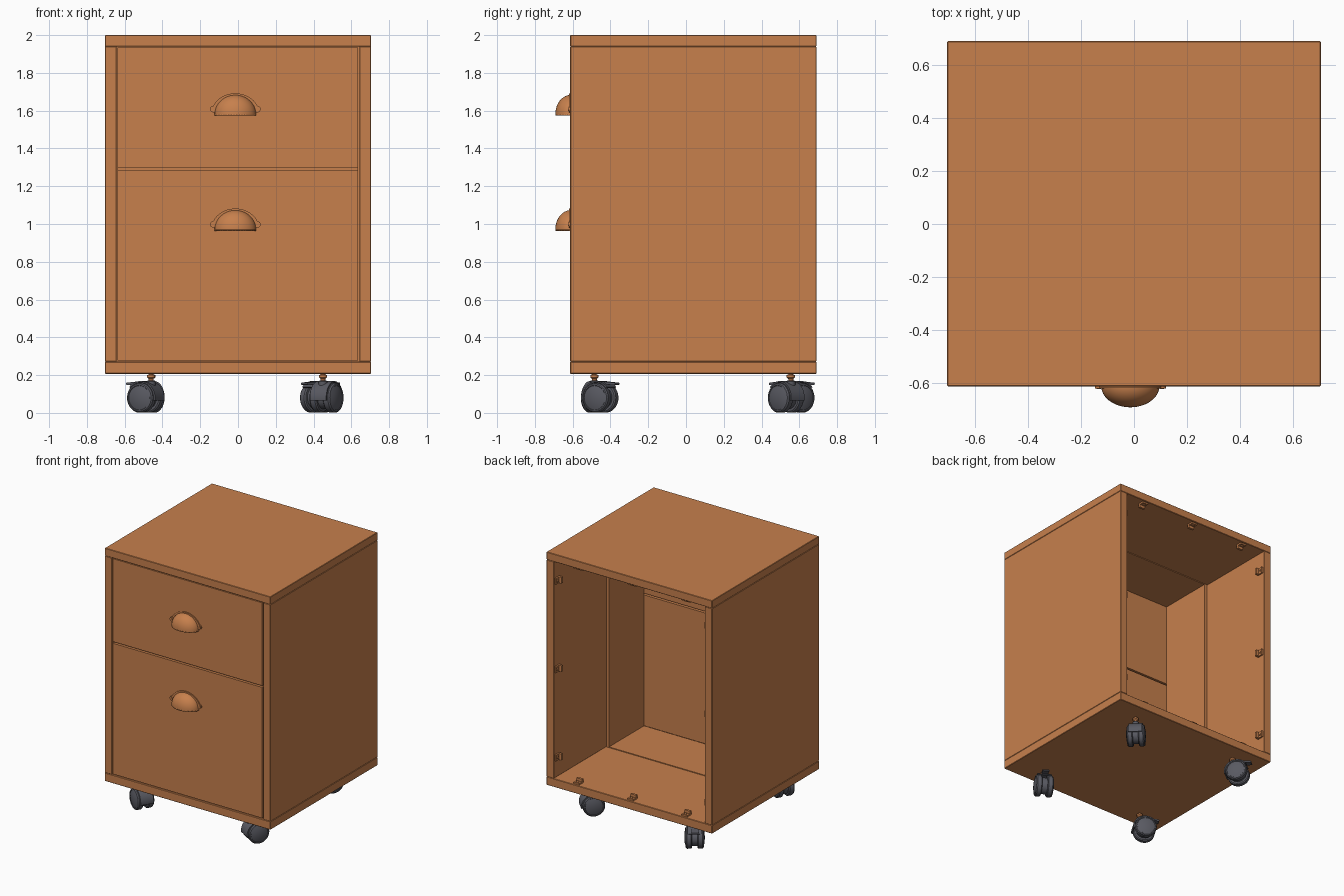
import bpy, bmesh, math
from mathutils import Matrix, Vector

cube = bpy.data.objects.get("Cube")
if cube:
    bpy.data.objects.remove(cube)


def material(name, rgb):
    m = bpy.data.materials.new(name)
    m.use_nodes = True
    m.diffuse_color = (*rgb, 1)
    m.node_tree.nodes["Principled BSDF"].inputs["Base Color"].default_value = (*rgb, 1)
    return m


WOOD = material("warm_brown", (0.57, 0.215, 0.073))
GREY = material("dark_grey", (0.1, 0.102, 0.122))


def finish(name, bm, mat, matrix=Matrix(), smooth=False):
    bmesh.ops.recalc_face_normals(bm, faces=bm.faces)
    mesh = bpy.data.meshes.new(name)
    bm.to_mesh(mesh)
    bm.free()
    ob = bpy.data.objects.new(name, mesh)
    bpy.context.collection.objects.link(ob)
    ob.matrix_world = matrix
    mesh.materials.append(mat)
    if smooth:
        bpy.ops.object.select_all(action='DESELECT')
        ob.select_set(True)
        bpy.context.view_layer.objects.active = ob
        bpy.ops.object.shade_smooth_by_angle(angle=math.radians(35))
    return ob


def box(name, lo, hi, matrix=Matrix(), bevel=0.0):
    lo, hi = Vector(lo), Vector(hi)
    bm = bmesh.new()
    place = Matrix.Translation((lo + hi) / 2) @ Matrix.Diagonal((*(hi - lo), 1))
    bmesh.ops.create_cube(bm, size=1, matrix=place)
    if bevel:
        bmesh.ops.bevel(bm, geom=bm.edges[:], offset=bevel, segments=1, affect='EDGES')
    return finish(name, bm, WOOD, matrix)


def lathe(name, profile, mat, matrix, steps=32):
    """Spin (radius, height) points about local z."""
    bm = bmesh.new()
    verts = [bm.verts.new((r, 0, z)) for r, z in profile]
    edges = [bm.edges.new(pair) for pair in zip(verts, verts[1:])]
    bmesh.ops.spin(bm, geom=verts + edges, cent=(0, 0, 0), axis=(0, 0, 1),
                   angle=math.tau, steps=steps)
    bmesh.ops.remove_doubles(bm, verts=bm.verts, dist=1e-5)
    return finish(name, bm, mat, matrix, True)


def prism(name, outline, y0, y1, mat, matrix, smooth=True):
    """Extrude an (x, z) outline along local y."""
    bm = bmesh.new()
    face = bm.faces.new([bm.verts.new((x, y0, z)) for x, z in outline])
    out = bmesh.ops.extrude_face_region(bm, geom=[face])["geom"]
    moved = [v for v in out if isinstance(v, bmesh.types.BMVert)]
    bmesh.ops.translate(bm, verts=moved, vec=(0, y1 - y0, 0))
    return finish(name, bm, mat, matrix, smooth)


def arc(rx, rz, start, end, cx=0, cz=0, n=24):
    angles = [math.radians(start + (end - start) * i / n) for i in range(n + 1)]
    return [(cx + rx * math.cos(a), cz + rz * math.sin(a)) for a in angles]


# Carcass, open at the back
X, INNER, FRONT, BACK = 0.705, 0.643, -0.613, 0.69
LOW, HIGH, EDGE = 0.271, 1.94, 0.003
box("top_panel", (-X, FRONT, HIGH), (X, BACK, 2), bevel=EDGE)
box("bottom_panel", (-X, FRONT, 0.207), (X, BACK, LOW), bevel=EDGE)
for side, s in (("left", 1), ("right", -1)):
    xs = sorted((s * INNER, s * X))
    box(side + "_side_panel", (xs[0], FRONT, LOW), (xs[1], BACK, HIGH), bevel=EDGE)
    xs = sorted((s * 0.62, s * INNER))
    box(side + "_inner_panel", (xs[0], -0.375, LOW), (xs[1], 0.05, HIGH))
box("inner_floor", (-0.62, -0.375, LOW), (0.62, 0.05, LOW + 0.006))
box("inner_ceiling", (-0.62, -0.375, HIGH - 0.005), (0.62, 0.05, HIGH))

# Drawers, with a recessed rail closing the gap between them
box("lower_drawer", (-0.638, -0.611, 0.278), (0.634, -0.375, 1.284))
box("upper_drawer", (-0.638, -0.611, 1.297), (0.634, -0.375, 1.935))
box("drawer_rail", (-0.638, -0.59, 1.284), (0.634, -0.42, 1.297))


# Cup handles: hollow quarter dome on a thin plate with screw ears
def handle(name, z):
    at = Matrix.Translation((-0.014, -0.611, z))
    bm = bmesh.new()
    bmesh.ops.create_uvsphere(bm, u_segments=48, v_segments=24, radius=1)
    for normal in ((0, 0, -1), (0, 1, 0)):
        bmesh.ops.bisect_plane(bm, geom=bm.verts[:] + bm.edges[:] + bm.faces[:],
                               plane_co=(0, 0, 0), plane_no=normal, clear_outer=True)
    bmesh.ops.scale(bm, verts=bm.verts, vec=(0.11, 0.081, 0.103))
    dome = finish(name + "_cup", bm, WOOD, at, True)
    shell = dome.modifiers.new("thickness", 'SOLIDIFY')
    shell.thickness, shell.offset = 0.006, -1
    rim = arc(0.128, 0.112, 10, 170) + arc(0.1, 0.094, 170, 10)
    prism(name + "_plate", rim, -0.008, 0, WOOD, at)
    for s in (-1, 1):
        prism(name + "_ear", arc(0.02, 0.018, 0, 345, s * 0.114, 0.028),
              -0.009, 0, WOOD, at)
        prism(name + "_screw", arc(0.009, 0.009, 0, 345, s * 0.119, 0.028),
              -0.012, 0, WOOD, at)


handle("upper_handle", 1.58)
handle("lower_handle", 0.97)


# Back panel brackets, three along each edge of the opening
def bracket(matrix):
    box("bracket_foot", (-0.024, -0.03, 0), (0.024, 0.022, 0.012), matrix)
    box("bracket_upright", (-0.024, -0.03, 0), (0.024, -0.012, 0.032), matrix)
    lathe("bracket_screw", [(0, 0.02), (0.01, 0.018), (0.012, 0)], WOOD,
          matrix @ Matrix.Translation((0, 0.006, 0)), 16)


MID = (LOW + HIGH) / 2
for quarter in range(4):
    turn = Matrix.Rotation(quarter * math.pi / 2, 4, 'Y')
    upright = quarter % 2
    reach = INNER if upright else (HIGH - LOW) / 2
    gap = 0.68 if upright else 0.46
    for k in (-1, 0, 1):
        bracket(Matrix.Translation((0, 0.655, MID)) @ turn
                @ Matrix.Translation((k * gap, 0, -reach)))


# Twin wheel casters; local x trails behind the pin, local y is the axle
def caster(name, x, y, degrees):
    base = Matrix.Translation((x, y, 0)) @ Matrix.Rotation(math.radians(degrees), 4, 'Z')
    cx, cz = 0.037, 0.08
    lathe(name + "_pin", [(0, 0.16), (0.013, 0.16), (0.013, 0.18), (0.022, 0.188),
                          (0.022, 0.2), (0.012, 0.204), (0.012, 0.21)], WOOD, base, 20)
    lathe(name + "_socket", [(0, 0.1), (0.024, 0.1), (0.024, 0.165), (0.018, 0.172),
                             (0, 0.172)], GREY, base, 20)
    prism(name + "_core", arc(0.06, 0.06, 0, 350, cx, cz), -0.02, 0.02, GREY, base)
    hood = arc(0.09, 0.088, 40, 190, cx, cz) + arc(0.081, 0.081, 190, 40, cx, cz)
    prism(name + "_hood", hood, -0.05, 0.05, GREY, base)
    for s in (-1, 1):
        wheel = base @ Matrix.Translation((cx, s * 0.02, cz)) @ Matrix.Rotation(
            -s * math.pi / 2, 4, 'X')
        lathe(name + "_wheel", [(0, 0), (0.072, 0), (0.079, 0.006), (0.079, 0.034),
                                (0.073, 0.042), (0.066, 0.044), (0.064, 0.041),
                                (0.04, 0.049), (0, 0.052)], GREY, wheel)
    # Brake lever
    lever = [(cx + 0.05, 0.15), (cx + 0.1, 0.148), (cx + 0.104, 0.154),
             (cx + 0.1, 0.16), (cx + 0.035, 0.166)]
    prism(name + "_lever", lever, -0.024, 0.024, GREY, base, False)


caster("front_left_caster", 0.45, -0.485, 60)
caster("back_left_caster", 0.45, 0.555, 225)
caster("front_right_caster", -0.46, -0.485, 150)
caster("back_right_caster", -0.46, 0.555, 127)
